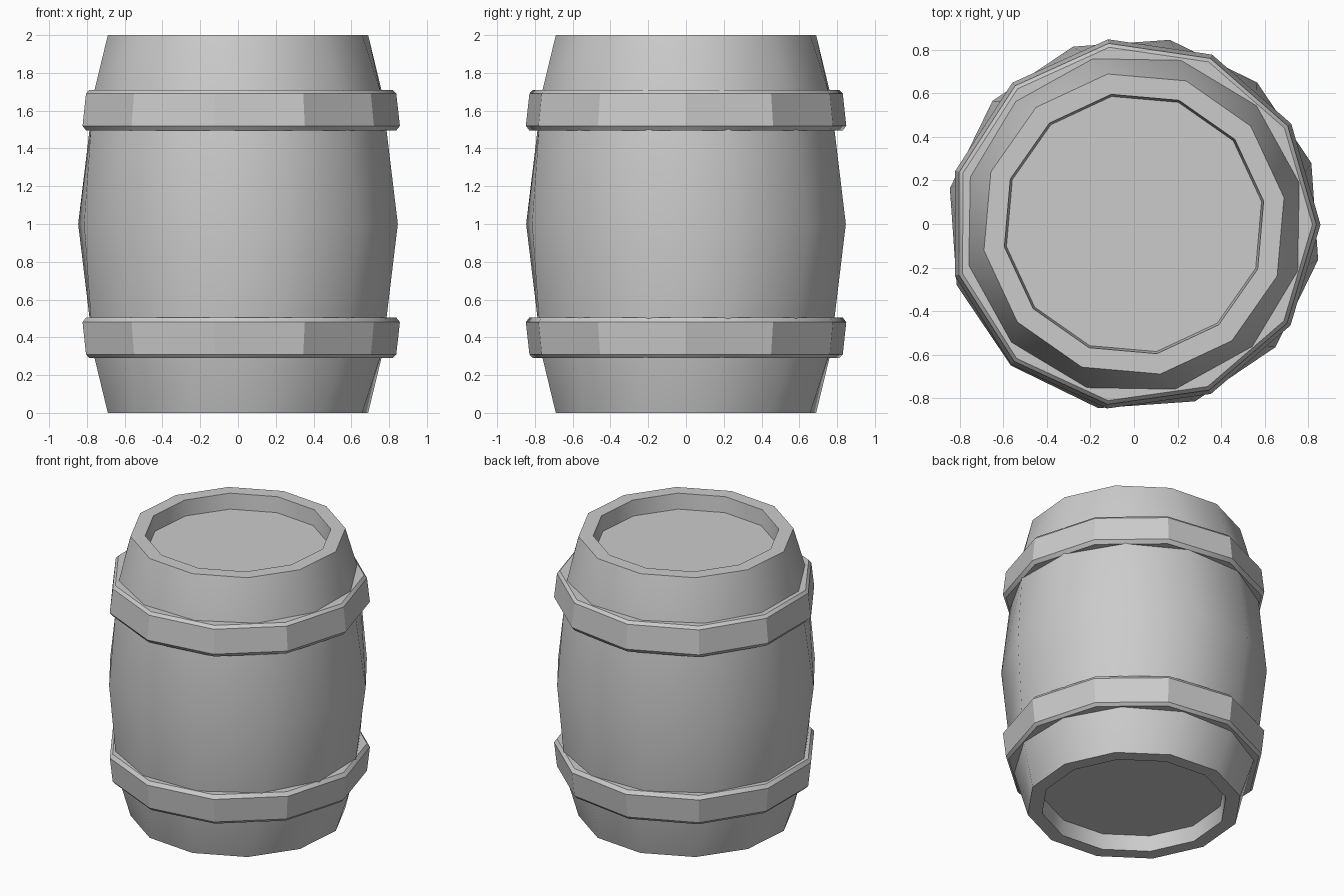
import bpy, bmesh, math

if "Cube" in bpy.data.objects:
    bpy.data.objects.remove(bpy.data.objects["Cube"])


def lathe(name, rings, sides, closed=False):
    """Revolve (radius, z, phase in degrees) rings into a low-poly solid."""
    bm = bmesh.new()
    loops = []
    for r, z, phase in rings:
        loop = []
        for i in range(sides):
            a = math.radians(phase) + 2 * math.pi * i / sides
            loop.append(bm.verts.new((r * math.cos(a), r * math.sin(a), z)))
        loops.append(loop)
    pairs = list(zip(loops, loops[1:]))
    if closed:
        pairs.append((loops[-1], loops[0]))
    for low, high in pairs:
        for i in range(sides):
            j = (i + 1) % sides
            bm.faces.new((low[i], low[j], high[j], high[i]))
    if not closed:
        bm.faces.new(loops[0])
        bm.faces.new(loops[-1])
    bmesh.ops.recalc_face_normals(bm, faces=bm.faces)
    mesh = bpy.data.meshes.new(name)
    bm.to_mesh(mesh)
    bm.free()
    obj = bpy.data.objects.new(name, mesh)
    bpy.context.collection.objects.link(obj)
    bpy.ops.object.select_all(action='DESELECT')
    obj.select_set(True)
    bpy.context.view_layer.objects.active = obj
    bpy.ops.object.shade_smooth_by_angle(angle=math.radians(32))
    return obj


# Barrel body: recessed ends, thick rims and a bulging middle
half = [(0.595, 0.11, 10), (0.605, 0.0, 10), (0.70, 0.0, 10),
        (0.785, 0.30, 14), (0.81, 0.50, 16)]
mirrored = [(r, 2 - z, p) for r, z, p in reversed(half)]
lathe("barrel_body", half + [(0.862, 1.0, 19)] + mirrored, 12)

# Two hoops with chamfered edges, mirrored about the middle
hoop = [(0.72, 0.29), (0.82, 0.29), (0.838, 0.31),
        (0.857, 0.48), (0.838, 0.505), (0.72, 0.505)]
lathe("lower_hoop", [(r, z, 98) for r, z in hoop], 11, closed=True)
lathe("upper_hoop", [(r, 2 - z, 98) for r, z in hoop], 11, closed=True)
